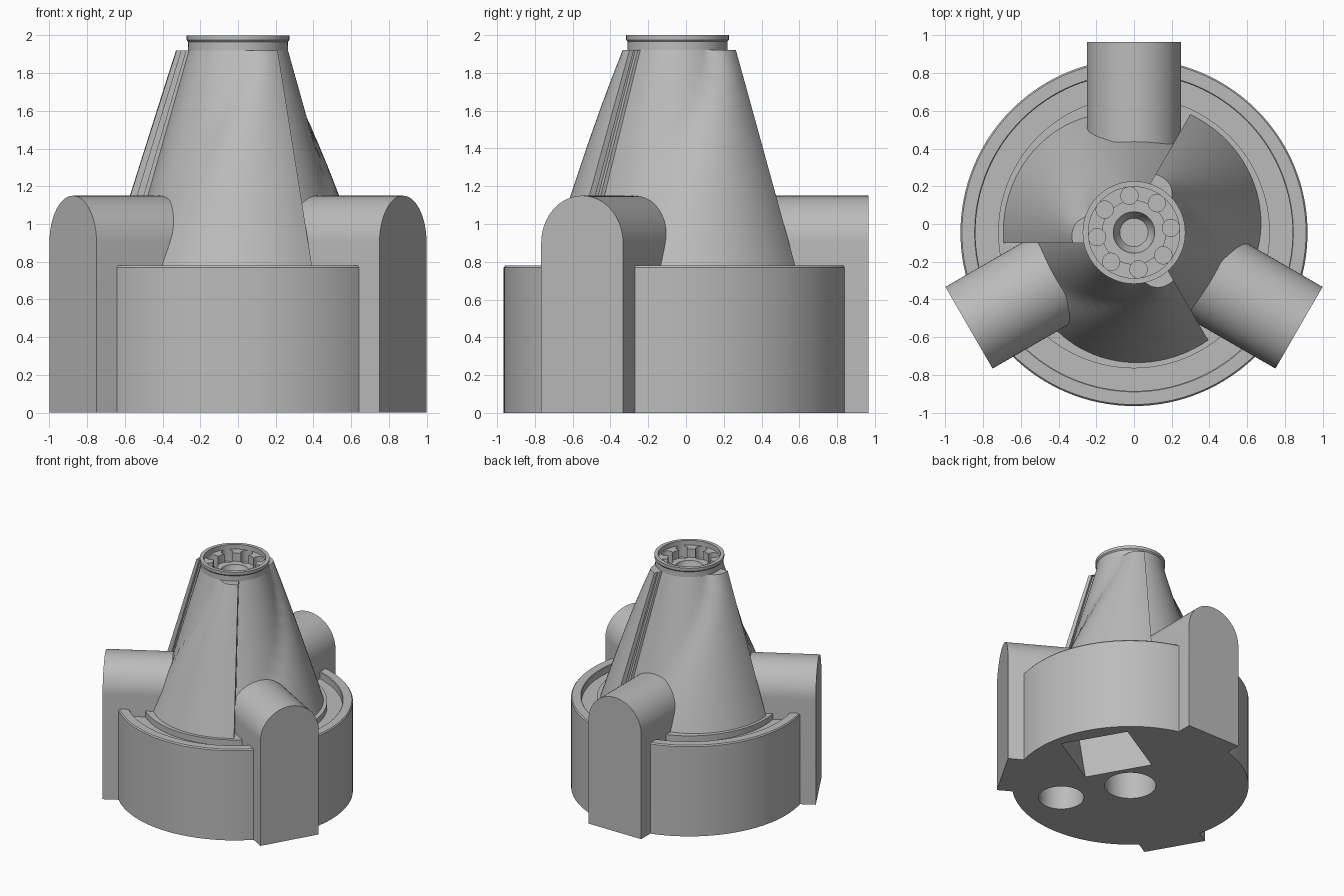
import bpy, bmesh, math
from mathutils import Matrix, Vector

old = bpy.data.objects.get("Cube")
if old:
    bpy.data.objects.remove(old, do_unlink=True)

CENTRE = Vector((0.0, -0.045, 0.0))
TAU = 2 * math.pi

grey = bpy.data.materials.new("plain_grey")
grey.use_nodes = True
COLOUR = (0.5, 0.5, 0.5, 1)
grey.diffuse_color = COLOUR
grey.node_tree.nodes["Principled BSDF"].inputs["Base Color"].default_value = COLOUR


def make(name, bm, matrix=Matrix()):
    """Turn a bmesh into an object placed about the common axis."""
    bmesh.ops.recalc_face_normals(bm, faces=bm.faces)
    mesh = bpy.data.meshes.new(name)
    bm.to_mesh(mesh)
    bm.free()
    mesh.transform(Matrix.Translation(CENTRE) @ matrix)
    mesh.materials.append(grey)
    obj = bpy.data.objects.new(name, mesh)
    bpy.context.collection.objects.link(obj)
    return obj


def loft(rings):
    """Skin equal-length closed rings and cap both ends."""
    bm = bmesh.new()
    loops = [[bm.verts.new(p) for p in ring] for ring in rings]
    for a, b in zip(loops, loops[1:]):
        for i in range(len(a)):
            j = (i + 1) % len(a)
            bm.faces.new((a[i], a[j], b[j], b[i]))
    bm.faces.new(loops[0][::-1])
    bm.faces.new(loops[-1])
    return bm


def circle(r, z, n=96):
    return [(r * math.cos(TAU * i / n), r * math.sin(TAU * i / n), z) for i in range(n)]


def cylinder(name, r, z0, z1, x=0, y=0, n=48):
    return make(name, loft([circle(r, z0, n), circle(r, z1, n)]),
                Matrix.Translation((x, y, 0)))


def cut(obj, cutters):
    for c in cutters:
        mod = obj.modifiers.new("cut", "BOOLEAN")
        mod.operation, mod.solver, mod.object = "DIFFERENCE", "EXACT", c
        bpy.context.view_layer.objects.active = obj
        bpy.ops.object.modifier_apply(modifier=mod.name)


def smooth(obj, angle=30):
    bpy.ops.object.select_all(action="DESELECT")
    obj.select_set(True)
    bpy.context.view_layer.objects.active = obj
    bpy.ops.object.shade_smooth_by_angle(angle=math.radians(angle))


# Tower: tapered body with three one-sided fins, each stepped on a flat face
FIN_TOP, FLOOR, OFFSET, STEPS = 1.92, 0.72, 0.055, 36


def sector(z, flat=None):
    """One third of the cross-section; flat gives a plain circle of that radius."""
    t = (FIN_TOP - z) / (FIN_TOP - 0.78)
    inner = flat or 0.265 + 0.32 * t
    outer = flat or 0.33 + 0.36 * t
    width = math.radians(28 + 80 * t)
    u0 = math.sqrt(inner ** 2 - OFFSET ** 2)
    u1 = math.sqrt(outer ** 2 - OFFSET ** 2)
    ua, ub = u0 + 0.25 * (u1 - u0), u0 + 0.6 * (u1 - u0)
    slot = OFFSET - (0 if flat else 0.025)
    pts = [(u0, OFFSET), (ua, OFFSET), (ua, slot), (ub, slot), (ub, OFFSET)]
    start = math.asin(OFFSET / outer)
    end = math.asin(OFFSET / inner) - TAU / 3
    for i in range(STEPS):
        phi = start + (end - start) * i / STEPS
        fall = max(0, 1 - ((start - phi) / width) ** 3)
        r = inner + (outer - inner) * fall
        pts.append((r * math.cos(phi), r * math.sin(phi)))
    return pts


def tower_ring(z, flat=None):
    ring = []
    for k in range(3):
        turn = Matrix.Rotation(math.pi - k * TAU / 3, 3, "Z")
        ring += [turn @ Vector((u, v, z)) for u, v in sector(z, flat)]
    return ring


heights = [FLOOR + (FIN_TOP - FLOOR) * i / 12 for i in range(13)]
rings = [tower_ring(z) for z in heights]
# collar, recessed mouth and rounded socket
mouth = [(0.265, 1.92), (0.264, 1.965), (0.272, 1.975), (0.272, 2.0), (0.242, 2.0),
         (0.242, 1.96), (0.168, 1.96), (0.168, 1.89), (0.11, 1.89), (0.1, 1.85), (0.075, 1.81)]
rings += [tower_ring(z, r) for r, z in mouth]
tower = make("tower", loft(rings))
bores = []
for k in range(8):
    a = math.radians(97 + 45 * k)
    bores.append(cylinder("bore_cutter", 0.046, 1.86, 1.99,
                          0.197 * math.cos(a), 0.197 * math.sin(a), 20))
cut(tower, bores)
smooth(tower)

# Base drum with an outer lip, channel and inner ring
profile = [(0.92, 0), (0.92, 0.77), (0.912, 0.78), (0.845, 0.78), (0.84, 0.775),
           (0.84, 0.72), (0.72, 0.72), (0.72, 0.77)]
drum = make("base_drum", loft([circle(r, z, 128) for r, z in profile]))

# Three arched arms
arms = []
for name, angle in (("back_arm", 90), ("right_arm", 210), ("left_arm", 330)):
    arch = [(-0.25, 0)] + [(-0.25 * math.cos(math.pi * i / 32), 0.9 + 0.25 * math.sin(math.pi * i / 32))
                           for i in range(33)] + [(0.25, 0)]
    bm = loft([[(u, v, z) for v, z in arch] for u in (0.38, 1.01)])
    arms.append(make(name, bm, Matrix.Rotation(math.radians(angle), 4, "Z")))

# Pockets in the underside: two round, one slanted square
pockets = [cylinder("centre_pocket", 0.2, -0.1, 0.6),
           cylinder("side_pocket", 0.176, -0.1, 0.6, 0.29, -0.49)]
square = []
for z in (-0.1, 0.4):
    square.append([(0.388 * math.cos(math.radians(75 + 90 * i)),
                    0.388 * math.sin(math.radians(75 + 90 * i)) - 0.2 * z, z) for i in range(4)])
pockets.append(make("square_pocket", loft(square), Matrix.Translation((0.454, 0.2525, 0))))
for part in [drum] + arms:
    cut(part, pockets)
    smooth(part)

for helper in bores + pockets:
    bpy.data.objects.remove(helper, do_unlink=True)
